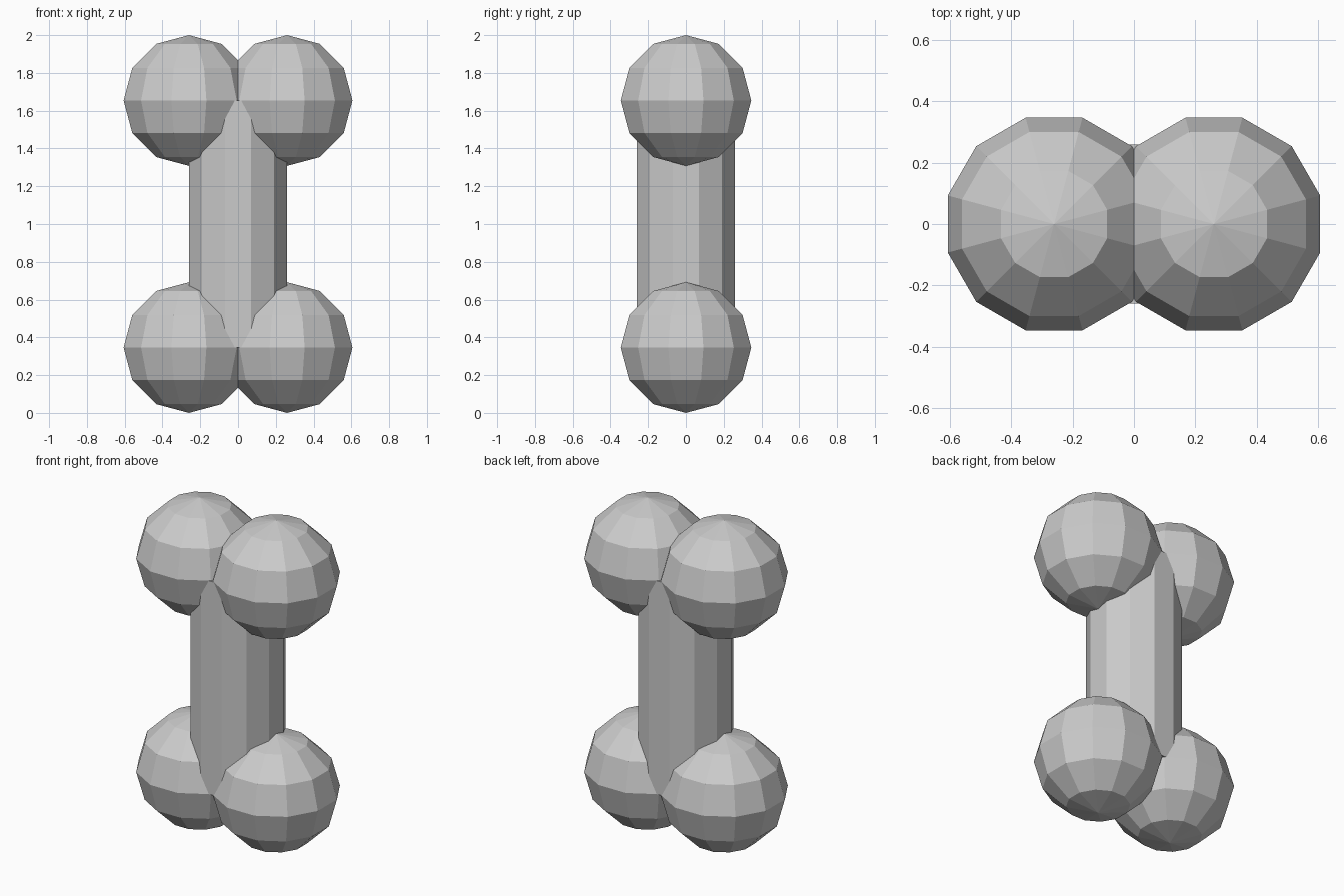
import bpy
from math import radians

cube = bpy.data.objects.get("Cube")
if cube:
    bpy.data.objects.remove(cube, do_unlink=True)

SIDES = 12
TURN = radians(180 / SIDES)   # flat facets face front and sides
KNOB_X, KNOB_R, KNOB_H = 0.26, 0.358, 0.346
SHAFT_R = 0.268

grey = bpy.data.materials.new("light_grey")
grey.use_nodes = True
colour = (0.6, 0.6, 0.6, 1)
grey.diffuse_color = colour
grey.node_tree.nodes["Principled BSDF"].inputs["Base Color"].default_value = colour


def finish(name):
    """Name the new part, colour it and keep it faceted."""
    part = bpy.context.object
    part.name = name
    part.data.materials.append(grey)
    bpy.ops.object.shade_flat()
    return part


# Shaft between the knob centres
bpy.ops.mesh.primitive_cylinder_add(
    vertices=SIDES, radius=SHAFT_R, depth=2 - 2 * KNOB_H,
    location=(0, 0, 1), rotation=(0, 0, TURN))
finish("shaft")

# Four round knobs, a pair at each end
for end, z in (("lower", KNOB_H), ("upper", 2 - KNOB_H)):
    for side, x in (("left", KNOB_X), ("right", -KNOB_X)):
        bpy.ops.mesh.primitive_uv_sphere_add(
            segments=SIDES, ring_count=6, radius=KNOB_R,
            location=(x, 0, z), rotation=(0, 0, TURN))
        knob = finish(f"{end}_{side}_knob")
        knob.scale.z = KNOB_H / KNOB_R
